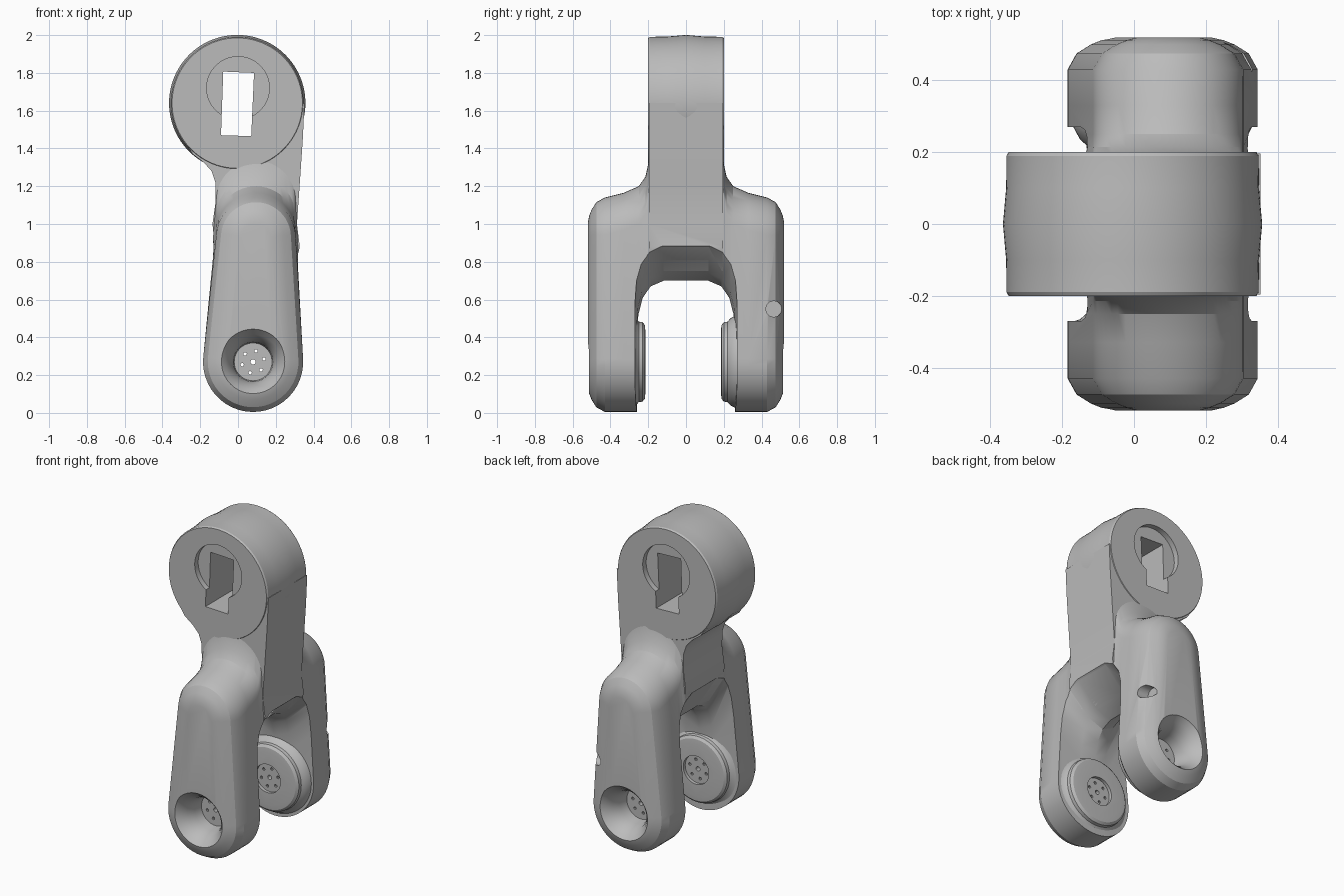
import bpy, bmesh
from math import sin, cos, tau, asin, hypot, atan2

old = bpy.data.objects.get("Cube")
if old:
    bpy.data.objects.remove(old, do_unlink=True)

grey = bpy.data.materials.new("plain grey")
grey.use_nodes = True
grey.diffuse_color = (0.5, 0.5, 0.5, 1)
grey.node_tree.nodes["Principled BSDF"].inputs["Base Color"].default_value = (0.5, 0.5, 0.5, 1)

PIN = (0.08, 0.27)      # lower pivot, as x and z
HEAD = (-0.004, 1.64)   # upper boss centre


def loft(name, rings):
    """Skin a list of equal-length rings and cap both ends."""
    bm = bmesh.new()
    rows = [[bm.verts.new(p) for p in ring] for ring in rings]
    n = len(rows[0])
    for a, b in zip(rows, rows[1:]):
        for i in range(n):
            j = (i + 1) % n
            bm.faces.new((a[i], a[j], b[j], b[i]))
    bm.faces.new(rows[0])
    bm.faces.new(rows[-1])
    bmesh.ops.recalc_face_normals(bm, faces=bm.faces)
    mesh = bpy.data.meshes.new(name)
    bm.to_mesh(mesh)
    bm.free()
    mesh.materials.append(grey)
    ob = bpy.data.objects.new(name, mesh)
    bpy.context.collection.objects.link(ob)
    return ob


def circle(c, r, y, n=64):
    return [(c[0] + r * cos(tau * i / n), y, c[1] + r * sin(tau * i / n)) for i in range(n)]


def turned(name, c, steps, n=64):
    """Round part along y from (y, radius) steps."""
    return loft(name, [circle(c, r, y, n) for y, r in steps])


def prism(name, outline, y0, y1):
    return loft(name, [[(x, y, z) for x, z in outline] for y in (y0, y1)])


def leg_ring(y, inset, lift, n=24):
    """Tapered link outline: a large lower arc and a smaller upper arc."""
    (bx, bz), br = PIN, 0.265 - inset
    tx, tz, tr = 0.095, 0.93 + lift, 0.21 - inset
    lean = atan2(tx - bx, tz - bz)
    split = asin((br - tr) / hypot(tx - bx, tz - bz))
    start, span = split - lean, tau / 2 - 2 * split
    pts = []
    for i in range(n + 1):
        a = start + span * i / n
        pts.append((tx + tr * cos(a), y, tz + tr * sin(a)))
    for i in range(n + 1):
        a = start + span + (tau - span) * i / n
        pts.append((bx + br * cos(a), y, bz + br * sin(a)))
    return pts


def cut(ob, cutters):
    for c in cutters:
        mod = ob.modifiers.new("cut", "BOOLEAN")
        mod.operation, mod.solver, mod.object = "DIFFERENCE", "EXACT", c
        bpy.ops.object.select_all(action="DESELECT")
        bpy.context.view_layer.objects.active = ob
        ob.select_set(True)
        bpy.ops.object.modifier_apply(modifier=mod.name)


def smooth(ob, angle=0.5):
    bpy.ops.object.select_all(action="DESELECT")
    bpy.context.view_layer.objects.active = ob
    ob.select_set(True)
    bpy.ops.object.shade_smooth_by_angle(angle=angle)


# Fork body: link outline skinned from one outer face to the other
half = [(0.52, 0.125, -0.01), (0.512, 0.095, 0), (0.5, 0.065, 0), (0.475, 0.025, 0),
        (0.43, 0, 0), (0.33, 0, 0.025), (0.25, 0, 0.06), (0.215, 0, 0.11), (0.195, 0, 0.2)]
rings = [leg_ring(-y, i, l) for y, i, l in half]
rings += [leg_ring(y, i, l) for y, i, l in reversed(half)]
fork = loft("fork_body", rings)

# Neck joining the fork to the boss
neck = prism("neck", [(-0.29, 1.45), (-0.24, 1.37), (-0.18, 1.325), (-0.14, 1.28),
                      (-0.12, 1.22), (-0.118, 1.12), (-0.135, 1.0), (-0.11, 0.75),
                      (0.3, 0.75), (0.327, 0.88), (0.312, 1.0), (0.326, 1.2),
                      (0.343, 1.45), (0.352, 1.64)], -0.196, 0.196)

# Upper boss with a slightly crowned rim
boss = turned("boss", HEAD, [(-0.2, 0.345), (-0.19, 0.351), (-0.1, 0.352), (0, 0.361),
                             (0.1, 0.352), (0.19, 0.351), (0.2, 0.345)], 96)


# Cutter for the saddle-shaped arch between the legs
def arch_ring(x, h, w):
    right = [(w, -0.2), (w, h - 0.3), (w * 0.97, h - 0.18), (w * 0.88, h - 0.09),
             (w * 0.72, h - 0.03), (w * 0.45, h)]
    return [(x, y, z) for y, z in right] + [(x, -y, z) for y, z in reversed(right)]


arch = loft("arch_cutter", [arch_ring(*s) for s in (
    (-0.4, 1.1, 0.27), (-0.13, 0.95, 0.27), (0, 0.74, 0.262), (0.08, 0.7, 0.26),
    (0.18, 0.74, 0.262), (0.32, 0.88, 0.27), (0.5, 1.0, 0.27))])

# Bowls in the outer leg faces
bowls = [turned("bowl_cutter", PIN, [(s * y, r) for y, r in (
    (0.56, 0.2), (0.515, 0.17), (0.49, 0.145), (0.45, 0.12), (0.4, 0.105), (0.34, 0.1))])
    for s in (-1, 1)]

# Small screw holes around the pivot
holes = [turned("hole_cutter", PIN, [(-0.7, 0.014), (0.7, 0.014)], 12)]
for k in range(6):
    a = tau * (k + 0.25) / 6
    spot = (PIN[0] + 0.06 * cos(a), PIN[1] + 0.06 * sin(a))
    holes.append(turned("hole_cutter", spot, [(-0.7, 0.009), (0.7, 0.009)], 10))

# Side port in the back leg
port = loft("port_cutter", [[(x, 0.465 + 0.042 * cos(tau * i / 24), 0.55 + 0.042 * sin(tau * i / 24))
                             for i in range(24)] for x in (0.25, 0.6)])

cut(fork, [arch] + bowls + holes + [port])
cut(neck, [arch])

# Rectangular slot and shallow round recesses in the boss
slot = prism("slot_cutter", [(-0.09, 1.47), (0.07, 1.465), (0.085, 1.8), (-0.078, 1.807)], -0.5, 0.5)
recesses = [turned("recess_cutter", (0, 1.72), [(s * 0.165, 0.166), (s * 0.3, 0.166)]) for s in (-1, 1)]
cut(boss, [slot] + recesses)
cut(neck, [slot] + recesses)

# Clamping pads on the inside of each leg
pads = []
for name, s, face in (("front_pad", -1, 0.215), ("back_pad", 1, 0.185)):
    pad = turned(name, PIN, [(s * y, r) for y, r in (
        (face, 0.165), (face + 0.003, 0.195), (face + 0.015, 0.21), (face + 0.035, 0.213),
        (face + 0.05, 0.23), (0.272, 0.25), (0.31, 0.25))])
    dish = turned("dish_cutter", PIN, [(s * 0.1, 0.09), (s * (face + 0.02), 0.09)])
    cut(pad, [dish] + holes)
    pads.append(pad)
    bpy.data.objects.remove(dish, do_unlink=True)

for c in [arch, slot, port] + bowls + holes + recesses:
    bpy.data.objects.remove(c, do_unlink=True)

for ob in [fork, neck, boss] + pads:
    smooth(ob)
